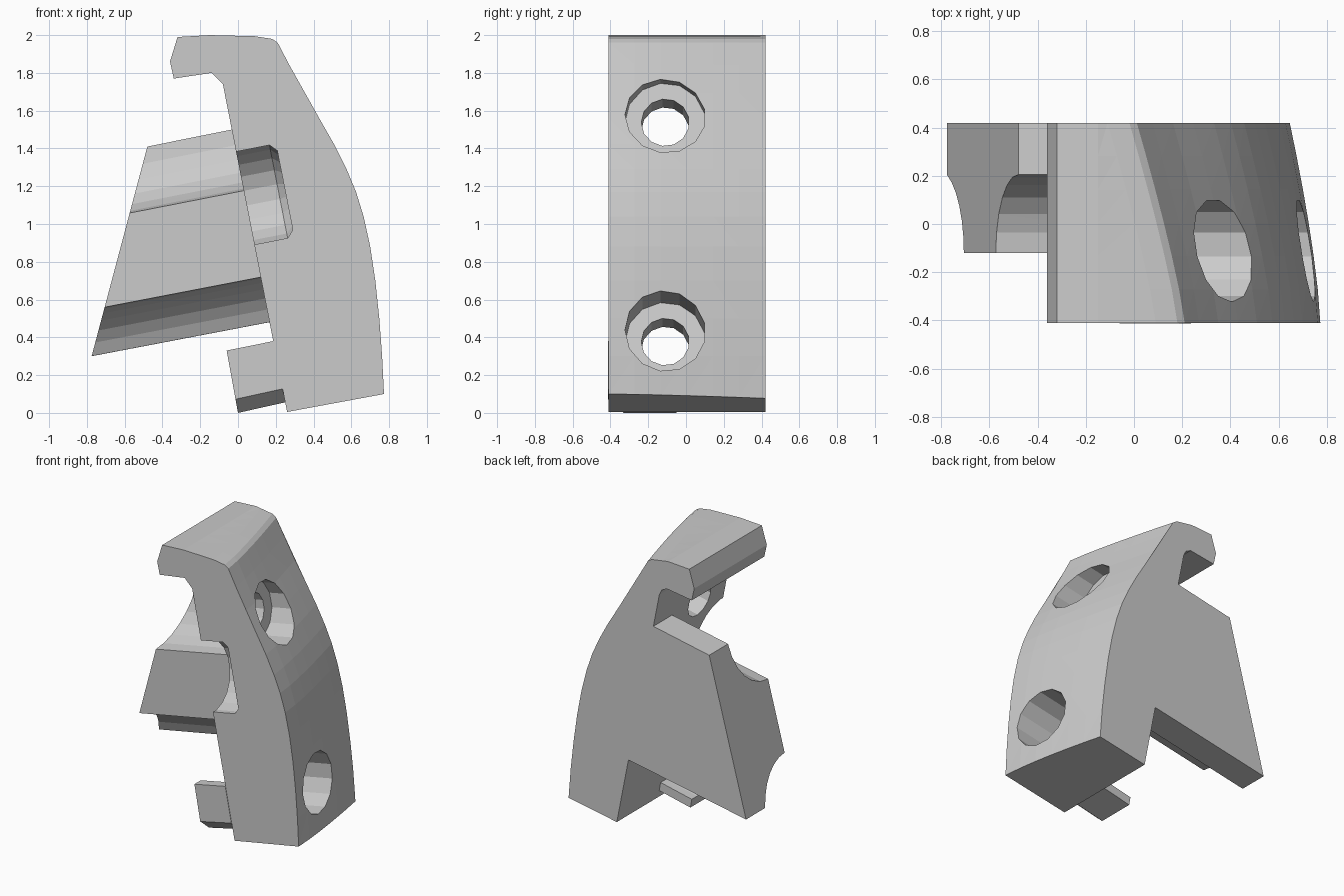
import bpy, bmesh, math
from mathutils import Vector

if "Cube" in bpy.data.objects:
    bpy.data.objects.remove(bpy.data.objects["Cube"])

D = Vector((0.981, 0, 0.192))    # screw axis, normal to the inner face
V = Vector((-0.192, 0, 0.981))   # direction up the inner face
Y = Vector((0, 1, 0))


def loft(name, rings):
    """Closed solid through a list of equal-length point rings."""
    bm = bmesh.new()
    vs = [[bm.verts.new(p) for p in ring] for ring in rings]
    n = len(vs[0])
    for a, b in zip(vs, vs[1:]):
        for i in range(n):
            j = (i + 1) % n
            bm.faces.new((a[i], a[j], b[j], b[i]))
    bm.faces.new(vs[0])
    bm.faces.new(vs[-1])
    bmesh.ops.triangulate(bm, faces=bm.faces[:])
    bmesh.ops.recalc_face_normals(bm, faces=bm.faces[:])
    me = bpy.data.meshes.new(name)
    bm.to_mesh(me)
    bm.free()
    ob = bpy.data.objects.new(name, me)
    bpy.context.collection.objects.link(ob)
    return ob


def cutter(name, centre, steps, sides):
    """Stepped round cutter along the screw axis: steps of (distance, radius)."""
    c = Vector(centre)
    rings = []
    for dist, r in steps:
        angles = [2 * math.pi * (i + 0.5) / sides for i in range(sides)]
        rings.append([c + D * dist + r * (math.cos(a) * Y + math.sin(a) * V)
                      for a in angles])
    ob = loft(name, rings)
    ob.hide_render = True
    ob.hide_set(True)
    return ob


def slanted_block(name, left, right, section):
    """Block with a (t, y) section, spanning two slanted lines in x-z."""
    rings = []
    for (x0, z0), (x1, z1) in (left, right):
        rings.append([(x0 + (x1 - x0) * t, y, z0 + (z1 - z0) * t)
                      for t, y in section])
    return loft(name, rings)


# Body: curved outer side that shrinks toward the back, hook at the top
outer = [(0.773, 0.10), (0.763, 0.3), (0.748, 0.5), (0.727, 0.7), (0.70, 0.88),
         (0.665, 1.04), (0.625, 1.17), (0.575, 1.29), (0.51, 1.42),
         (0.43, 1.56), (0.35, 1.695), (0.27, 1.845), (0.21, 1.96),
         (0.18, 1.98), (0.09, 1.994)]
inner = [(-0.15, 2.0), (-0.32, 1.99), (-0.36, 1.86), (-0.34, 1.77),
         (-0.14, 1.80), (-0.10, 1.78), (-0.08, 1.74), (0.26, 0.005)]
slices = []
for k in range(7):
    t = k / 6
    y = -0.41 + 0.83 * t
    ring = []
    for i, (x, z) in enumerate(outer):
        shift = (0.123 + 0.0385 * z) * t ** (1.4 - 0.1 * z)
        ring.append((x - shift, y, z - (0.18 * shift if i == 0 else 0)))
    slices.append(ring + [(x, y, z) for x, z in inner])
body = loft("body", slices)

# Screw holes with counterbores, and the round pocket on the inner edge
screw = [(-0.1, 0.127), (0.23, 0.127), (0.23, 0.213), (1.2, 0.213)]
cutters = [
    cutter("upper_screw_cutter", (-0.031, -0.11, 1.493), screw, 13),
    cutter("lower_screw_cutter", (0.197, -0.11, 0.332), screw, 13),
    cutter("pocket_cutter", (0.038, -0.411, 1.137),
           [(-0.1, 0.254), (0.18, 0.254), (0.215, 0.217)], 20),
]
for c in cutters:
    m = body.modifiers.new(c.name, 'BOOLEAN')
    m.operation = 'DIFFERENCE'
    m.solver = 'EXACT'
    m.object = c

# Side plate: back slab with a thicker middle, scooped round both screws
section = [(0, 0.42), (1, 0.42)]
for i in range(7):
    a = math.radians(21 + 69 * i / 6)
    section.append((1.13 - 0.364 * math.sin(a), -0.12 + 0.345 * math.cos(a)))
for i in range(7):
    a = math.radians(90 - 90 * i / 6)
    section.append((0.317 * math.sin(a), -0.12 + 0.325 * math.cos(a)))
slanted_block("side_plate", ((-0.48, 1.41), (-0.775, 0.30)),
              ((-0.032, 1.5), (0.167, 0.48)), section)

# Foot tab: curved lip round the lower screw, chamfered below
section = [(0, -0.413), (0.78, -0.413), (1, -0.33), (1, -0.05), (0.81, -0.05)]
for i in range(6):
    a = math.radians(90 - 90 * i / 5)
    section.append((0.11 + 0.7 * math.sin(a), -0.11 - 0.23 * math.cos(a)))
section.append((0, -0.34))
slanted_block("foot_tab", ((-0.06, 0.33), (0.0, 0.0)),
              ((0.187, 0.38), (0.25, 0.056)), section)
